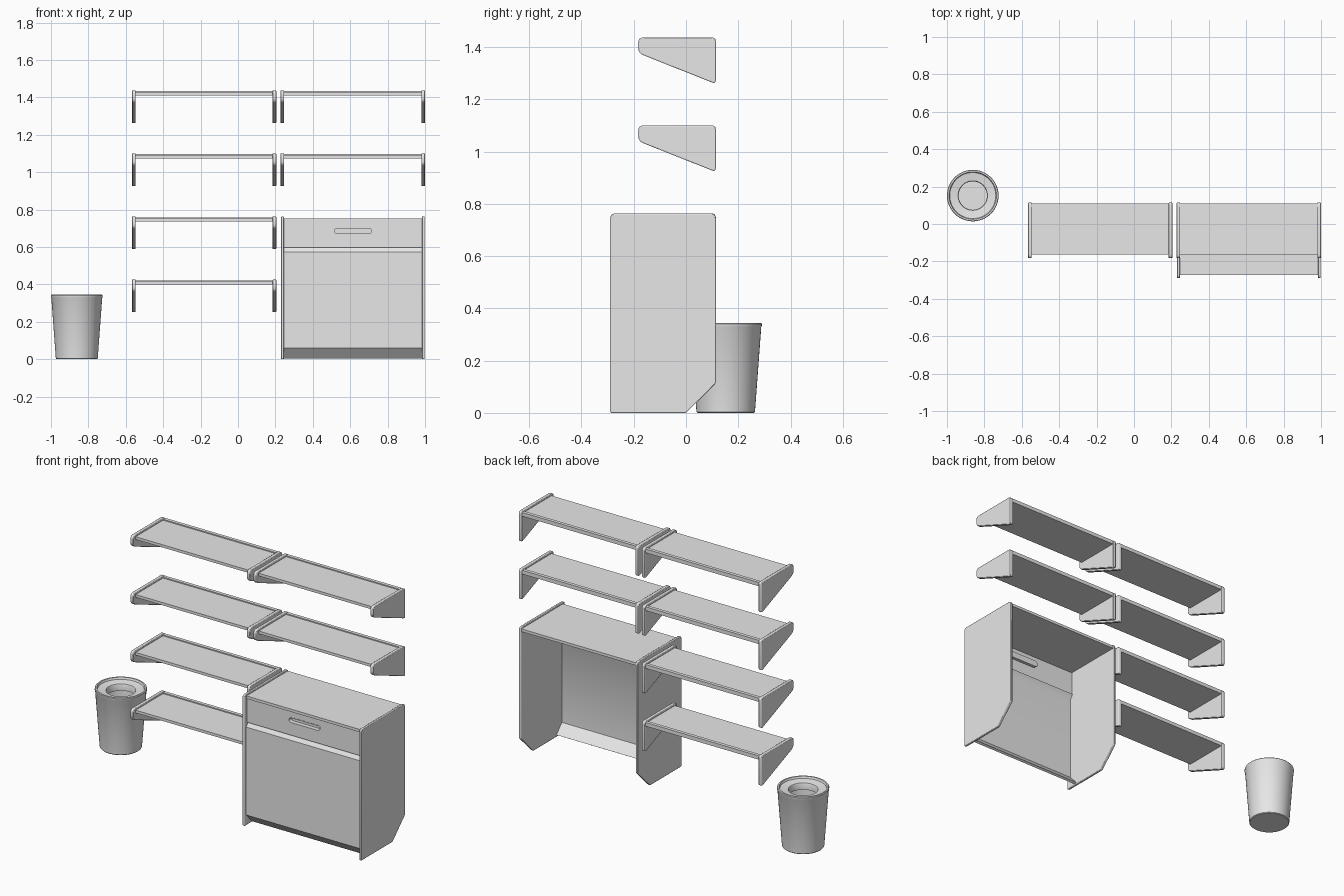
import bpy, bmesh, math
from mathutils import Vector

cube = bpy.data.objects.get("Cube")
if cube:
    bpy.data.objects.remove(cube, do_unlink=True)

grey = bpy.data.materials.new("plain grey")
grey.use_nodes = True
grey.diffuse_color = (0.8, 0.8, 0.8, 1)
grey.node_tree.nodes["Principled BSDF"].inputs["Base Color"].default_value = (0.8, 0.8, 0.8, 1)


def finish(name, bm, bevel=0.0, smooth=True):
    bmesh.ops.recalc_face_normals(bm, faces=bm.faces)
    mesh = bpy.data.meshes.new(name)
    bm.to_mesh(mesh)
    bm.free()
    mesh.materials.append(grey)
    ob = bpy.data.objects.new(name, mesh)
    bpy.context.collection.objects.link(ob)
    if bevel:
        mod = ob.modifiers.new("soft edges", 'BEVEL')
        mod.width, mod.segments = bevel, 2
        mod.limit_method, mod.angle_limit = 'ANGLE', math.radians(50)
    if smooth:
        bpy.ops.object.select_all(action='DESELECT')
        bpy.context.view_layer.objects.active = ob
        ob.select_set(True)
        bpy.ops.object.shade_smooth_by_angle(angle=math.radians(35))
    return ob


def rounded(points):
    """Round the corners of a (y, z, radius) outline."""
    out = []
    for i, (y, z, r) in enumerate(points):
        c = Vector((y, z))
        if r == 0:
            out.append(c)
            continue
        a = c + (Vector(points[i - 1][:2]) - c).normalized() * r
        b = c + (Vector(points[(i + 1) % len(points)][:2]) - c).normalized() * r
        for k in range(5):
            t = k / 4
            out.append(a * (1 - t) ** 2 + c * 2 * t * (1 - t) + b * t * t)
    return out


def slab(name, outline, x0, x1, bevel=0.0):
    """Extrude a (y, z) outline from x0 to x1."""
    bm = bmesh.new()
    face = bm.faces.new([bm.verts.new((x0, y, z)) for y, z in outline])
    side = bmesh.ops.extrude_face_region(bm, geom=[face])["geom"]
    moved = [v for v in side if isinstance(v, bmesh.types.BMVert)]
    bmesh.ops.translate(bm, verts=moved, vec=(x1 - x0, 0, 0))
    return finish(name, bm, bevel)


# Wall shelves: a board with a raised back lip between two tapered brackets
THICK = 0.02


def shelf(name, x0, x1, top):
    bracket = rounded([(-0.183, top, 0.02), (0.114, top, 0.015),
                       (0.114, top - 0.178, 0.015), (-0.183, top - 0.06, 0.02)])
    slab(name + "_right_bracket", bracket, x0, x0 + THICK, 0.003)
    slab(name + "_left_bracket", bracket, x1 - THICK, x1, 0.003)
    lo, hi, lip = top - 0.026, top - 0.01, top - 0.004
    board = [(-0.162, lo), (0.11, lo), (0.11, lip), (0.09, lip), (0.09, hi), (-0.162, hi)]
    slab(name + "_board", board, x0 + THICK, x1 - THICK)


RIGHT_BAY, LEFT_BAY = (-0.567, 0.205), (0.227, 1.0)
for i in range(4):
    level = 1.437 - 0.337 * i
    shelf(f"right_shelf_{i + 1}", *RIGHT_BAY, level)
    if i < 2:
        shelf(f"left_shelf_{i + 1}", *LEFT_BAY, level)

# Cabinet side panels with a chamfered lower back corner
X0, X1, PANEL = 0.231, 0.998, 0.014
panel = rounded([(-0.29, 0, 0.006), (-0.29, 0.763, 0.018), (0.114, 0.763, 0.018),
                 (0.114, 0.113, 0.006), (0.0, 0, 0.006)])
slab("cabinet_right_panel", panel, X0, X0 + PANEL, 0.003)
slab("cabinet_left_panel", panel, X1 - PANEL, X1, 0.003)

# Worktop
slab("worktop", [(-0.272, 0.737), (0.11, 0.737), (0.11, 0.753), (-0.272, 0.753)],
     X0 + PANEL, X1 - PANEL)

# Door sheet with sloped top strip and a slanted toe
slab("cabinet_door", [(-0.256, 0.597), (-0.274, 0.572), (-0.274, 0.06), (-0.224, 0.005),
                      (-0.212, 0.012), (-0.262, 0.066), (-0.262, 0.567), (-0.244, 0.597)],
     X0 + PANEL, X1 - PANEL)

# Drawer front with a recessed finger slot
drawer = slab("drawer_front", [(-0.266, 0.597), (-0.266, 0.74), (-0.25, 0.74), (-0.25, 0.597)],
              X0 + PANEL, X1 - PANEL)


def pill(bm, y, half, r, cx=0.615, cz=0.685):
    loop = []
    for k in range(18):
        a = math.pi * (k if k < 9 else k - 1) / 8 - math.pi / 2
        sx = half - r if k < 9 else r - half
        loop.append(bm.verts.new((cx + sx + r * math.cos(a), y, cz + r * math.sin(a))))
    return loop


def bridge(bm, a, b):
    for k in range(len(a)):
        n = (k + 1) % len(a)
        bm.faces.new((a[k], a[n], b[n], b[k]))


bm = bmesh.new()
front, back = pill(bm, -0.3, 0.1, 0.013), pill(bm, -0.2, 0.1, 0.013)
bridge(bm, front, back)
bm.faces.new(front)
bm.faces.new(back)
cutter = finish("slot_cutter", bm, smooth=False)
cutter.hide_render = True
cutter.hide_viewport = True
cut = drawer.modifiers.new("slot", 'BOOLEAN')
cut.operation, cut.object, cut.solver = 'DIFFERENCE', cutter, 'EXACT'

# Slot cup, closed at the back
bm = bmesh.new()
rings = [pill(bm, -0.267, 0.1, 0.013), pill(bm, -0.267, 0.105, 0.018),
         pill(bm, -0.232, 0.105, 0.018)]
inner = pill(bm, -0.242, 0.1, 0.013)
bridge(bm, rings[0], rings[1])
bridge(bm, rings[1], rings[2])
bridge(bm, inner, rings[0])
bm.faces.new(inner)
bm.faces.new(rings[2])
finish("drawer_slot_cup", bm)

# Waste bin: lathe profile with rim, dished lid ring and open mouth
profile = [(0.0, 0.0), (0.108, 0.0), (0.112, 0.004), (0.136, 0.328), (0.138, 0.332),
           (0.138, 0.341), (0.135, 0.345), (0.127, 0.345), (0.123, 0.334),
           (0.079, 0.328), (0.076, 0.322), (0.076, 0.29), (0.115, 0.285),
           (0.1, 0.012), (0.0, 0.012)]
bm = bmesh.new()
verts = [bm.verts.new((r, 0, z)) for r, z in profile]
edges = [bm.edges.new(pair) for pair in zip(verts, verts[1:])]
bmesh.ops.spin(bm, geom=verts + edges, axis=(0, 0, 1), cent=(0, 0, 0),
               angle=2 * math.pi, steps=48, use_duplicate=False)
bmesh.ops.remove_doubles(bm, verts=bm.verts, dist=0.0005)
bmesh.ops.translate(bm, verts=bm.verts, vec=(-0.862, 0.152, 0))
finish("waste_bin", bm)
